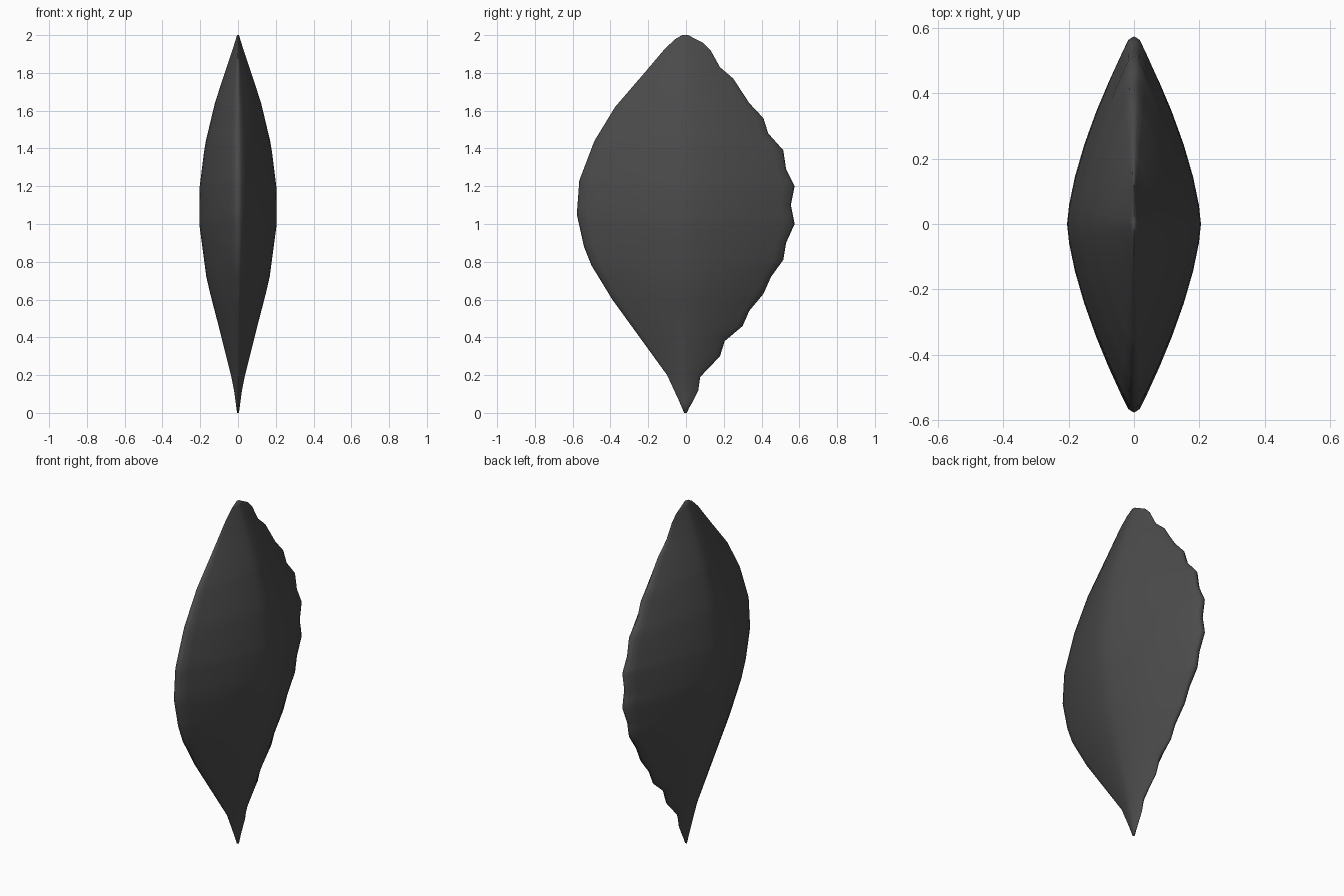
import bpy
import bmesh

# Remove the default cube
default_cube = bpy.data.objects.get("Cube")
if default_cube:
    bpy.data.objects.remove(default_cube, do_unlink=True)

# Smooth front outline: height, depth
FRONT_EDGE = [(0, .01), (.07, .04), (.2, .1), (.4, .245), (.6, .39), (.78, .5),
              (.88, .54), (1.05, .578), (1.23, .565), (1.44, .485),
              (1.62, .375), (1.8, .22), (1.93, .11), (1.98, .055), (2, .02)]

# Scalloped back outline: height, depth
BACK_EDGE = [(0, 0), (.05, .03), (.12, .065), (.19, .075), (.3, .18), (.38, .205),
             (.46, .3), (.54, .335), (.63, .41), (.72, .45), (.81, .515),
             (.9, .53), (1, .575), (1.1, .555), (1.2, .575), (1.29, .53),
             (1.39, .515), (1.48, .435), (1.56, .41), (1.64, .335),
             (1.77, .25), (1.83, .18), (1.92, .13), (1.96, .09), (2, .01)]

# Half thickness along the height
THICKNESS = [(0, .005), (.15, .025), (.45, .1), (.7, .165), (1, .205), (1.18, .205),
             (1.42, .175), (1.65, .12), (1.8, .07), (1.9, .036), (2, .005)]

# Fractions from the middle of the body to its rim
STATIONS = [0, .1, .25, .42, .6, .76, .9, .98]


def sample(curve, height):
    """Read a value from a piecewise-linear curve."""
    for (low, start), (high, end) in zip(curve, curve[1:]):
        if height <= high:
            return start + (end - start) * (height - low) / (high - low)
    return curve[-1][1]


def section_point(height, fraction, side):
    """Point on one section; negative fractions lie towards the front."""
    distance = abs(fraction)
    depth = sample(FRONT_EDGE, height)
    if fraction > 0:
        # The scallops fade out towards the middle
        ripple = sample(BACK_EDGE, height) - depth
        y = depth * distance + ripple * distance ** 4
    else:
        y = -depth * distance
    taper = 0 if distance == 1 else 1 - .94 * distance ** 1.5
    return (side * sample(THICKNESS, height) * taper, y, height)


def section(height):
    """Closed lens-shaped loop with a narrow rounded rim."""
    across = [-f for f in reversed(STATIONS)] + STATIONS[1:]
    left = [section_point(height, f, 1) for f in across]
    right = [section_point(height, f, -1) for f in reversed(across)]
    front_tip = section_point(height, -1, 1)
    back_tip = section_point(height, 1, 1)
    return [front_tip] + left + [back_tip] + right


def build_body(name, material):
    """Loft the sections from the pointed base to the crown."""
    mesh = bpy.data.meshes.new(name)
    body = bpy.data.objects.new(name, mesh)
    bpy.context.collection.objects.link(body)
    bm = bmesh.new()
    heights = sorted({z for z, value in FRONT_EDGE + BACK_EDGE})
    loops = [[bm.verts.new(p) for p in section(z)] for z in heights]
    for lower, upper in zip(loops, loops[1:]):
        count = len(lower)
        for i in range(count):
            j = (i + 1) % count
            bm.faces.new((lower[i], lower[j], upper[j], upper[i]))
    bm.faces.new(list(reversed(loops[0])))
    bm.faces.new(loops[-1])
    bmesh.ops.recalc_face_normals(bm, faces=bm.faces)
    for face in bm.faces:
        face.smooth = True
    bm.to_mesh(mesh)
    bm.free()
    mesh.materials.append(material)
    return body


# Single dark grey surface
grey = bpy.data.materials.new("dark_grey")
grey.use_nodes = True
colour = (.07, .07, .07, 1)
grey.diffuse_color = colour
grey.node_tree.nodes["Principled BSDF"].inputs["Base Color"].default_value = colour

build_body("lens_body", grey)
